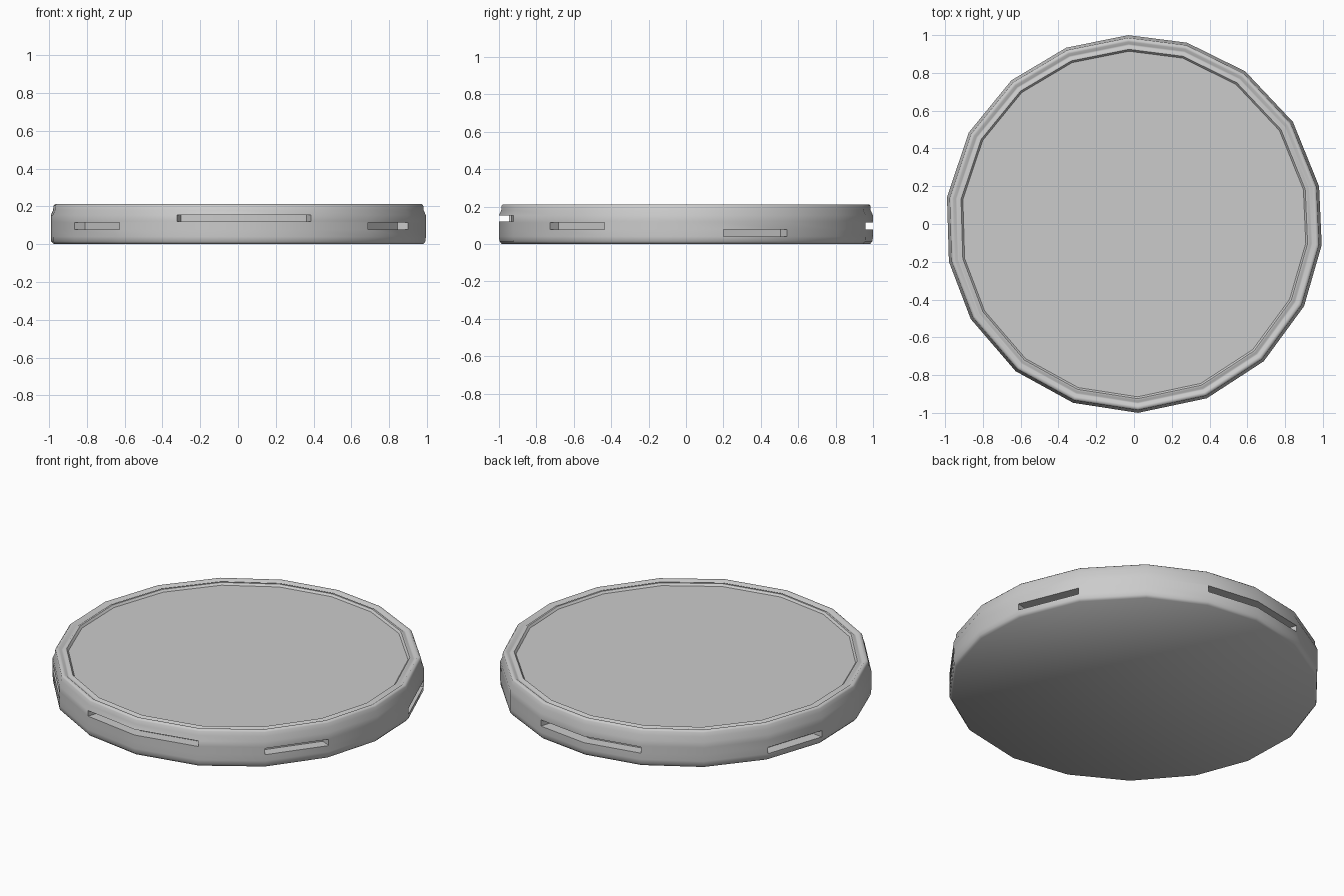
import bpy, bmesh
from math import radians, cos, sin

if "Cube" in bpy.data.objects:
    bpy.data.objects.remove(bpy.data.objects["Cube"])

# Slightly irregular 18-sided outline, clockwise from the back (degrees)
ANGLES = [91.7, 73.7, 53.9, 32.7, 11.5, -6.4, -25.8, -46.6, -67.3,
          -88.8, -108.8, -128.8, -149.8, -168.5, 171.9, 151.1, 130.5, 111.0]
N = len(ANGLES)

# Profile (radius, height) from the bottom edge, up the wall, over the rim to the recess
PROFILE = [(0.985, 0.0), (0.998, 0.014), (1.0, 0.04), (1.0, 0.077), (1.0, 0.114),
           (1.0, 0.12), (1.0, 0.153), (0.988, 0.18), (0.986, 0.204), (0.978, 0.212),
           (0.965, 0.212), (0.953, 0.202), (0.945, 0.202), (0.936, 0.209),
           (0.925, 0.209), (0.915, 0.197)]

# Slots in the wall: (first side, number of sides, profile band)
SLOTS = [(8, 2, 5), (6, 1, 3), (3, 1, 2), (17, 2, 3), (14, 1, 2), (11, 1, 3)]
SLOT_SCALE = 0.937

bm = bmesh.new()
rings = [[bm.verts.new((r * cos(radians(a)), r * sin(radians(a)), z)) for a in ANGLES]
         for r, z in PROFILE]

# Wall and rim
wall = {}
for j in range(len(rings) - 1):
    for i in range(N):
        k = (i + 1) % N
        wall[j, i] = bm.faces.new((rings[j][i], rings[j + 1][i], rings[j + 1][k], rings[j][k]))

# Base and recessed top
bm.faces.new(rings[0])
bm.faces.new(rings[-1])
bmesh.ops.recalc_face_normals(bm, faces=bm.faces)

# Press the slots inward
for start, count, band in SLOTS:
    faces = [wall[band, (start + s) % N] for s in range(count)]
    out = bmesh.ops.extrude_face_region(bm, geom=faces)
    for v in out["geom"]:
        if isinstance(v, bmesh.types.BMVert):
            v.co.x *= SLOT_SCALE
            v.co.y *= SLOT_SCALE
    bmesh.ops.delete(bm, geom=[f for f in faces if f.is_valid], context="FACES_ONLY")
bmesh.ops.recalc_face_normals(bm, faces=bm.faces)

mesh = bpy.data.meshes.new("slotted_disc")
bm.to_mesh(mesh)
bm.free()
disc = bpy.data.objects.new("slotted_disc", mesh)
bpy.context.collection.objects.link(disc)
bpy.context.view_layer.objects.active = disc
disc.select_set(True)
bpy.ops.object.shade_smooth_by_angle(angle=radians(50))
